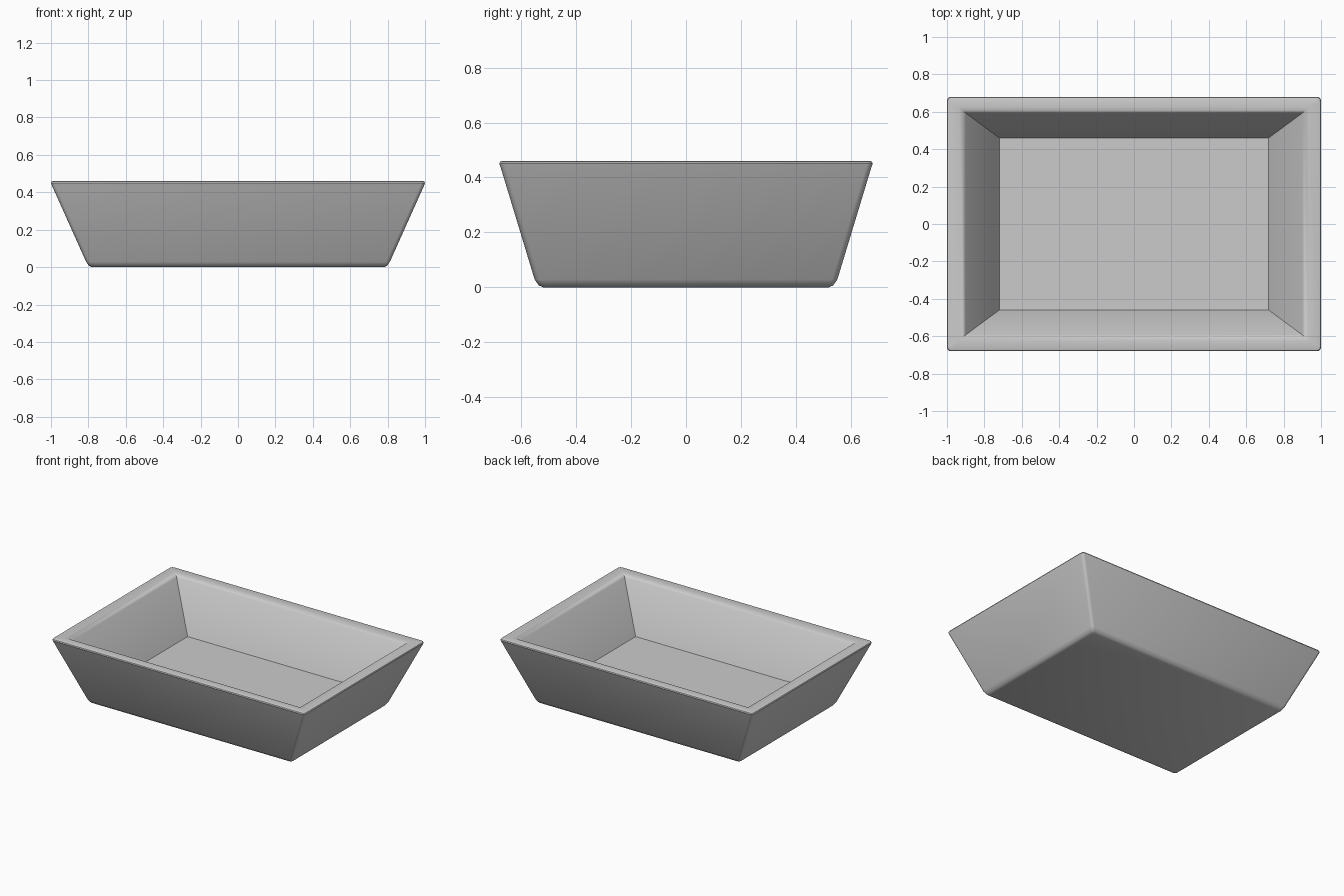
import bpy, bmesh
from math import cos, sin, pi

if "Cube" in bpy.data.objects:
    bpy.data.objects.remove(bpy.data.objects["Cube"])

SEG = 3  # corner segments


def rounded_ring(bm, hx, hy, z, r):
    """Rounded rectangle ring, counter-clockwise."""
    ring = []
    for i, (sx, sy) in enumerate(((1, 1), (-1, 1), (-1, -1), (1, -1))):
        for k in range(SEG + 1):
            a = (i + k / SEG) * pi / 2
            ring.append(bm.verts.new((sx * (hx - r) + r * cos(a),
                                      sy * (hy - r) + r * sin(a), z)))
    return ring


# cross-section from underside, up the outer wall, over the rim, down to the floor
profile = [
    (0.780, 0.520, 0.000, 0.015),
    (0.797, 0.536, 0.007, 0.018),
    (0.812, 0.551, 0.028, 0.020),
    (0.994, 0.674, 0.434, 0.020),
    (1.000, 0.680, 0.450, 0.020),
    (0.997, 0.677, 0.457, 0.020),
    (0.988, 0.668, 0.460, 0.018),
    (0.935, 0.625, 0.460, 0.0),
    (0.916, 0.607, 0.455, 0.0),
    (0.900, 0.593, 0.438, 0.0),
    (0.720, 0.460, 0.115, 0.0),
]

bm = bmesh.new()
rings = [rounded_ring(bm, *p) for p in profile]
n = len(rings[0])
for lo, hi in zip(rings, rings[1:]):
    for i in range(n):
        j = (i + 1) % n
        bm.faces.new((lo[i], lo[j], hi[j], hi[i]))
bm.faces.new(rings[0][::-1])   # underside
bm.faces.new(rings[-1])        # inner floor
bmesh.ops.remove_doubles(bm, verts=bm.verts[:], dist=1e-5)
bmesh.ops.recalc_face_normals(bm, faces=bm.faces[:])

mesh = bpy.data.meshes.new("tray")
bm.to_mesh(mesh)
bm.free()
tray = bpy.data.objects.new("tray", mesh)
bpy.context.collection.objects.link(tray)
bpy.context.view_layer.objects.active = tray
tray.select_set(True)
bpy.ops.object.shade_smooth_by_angle(angle=0.75)
